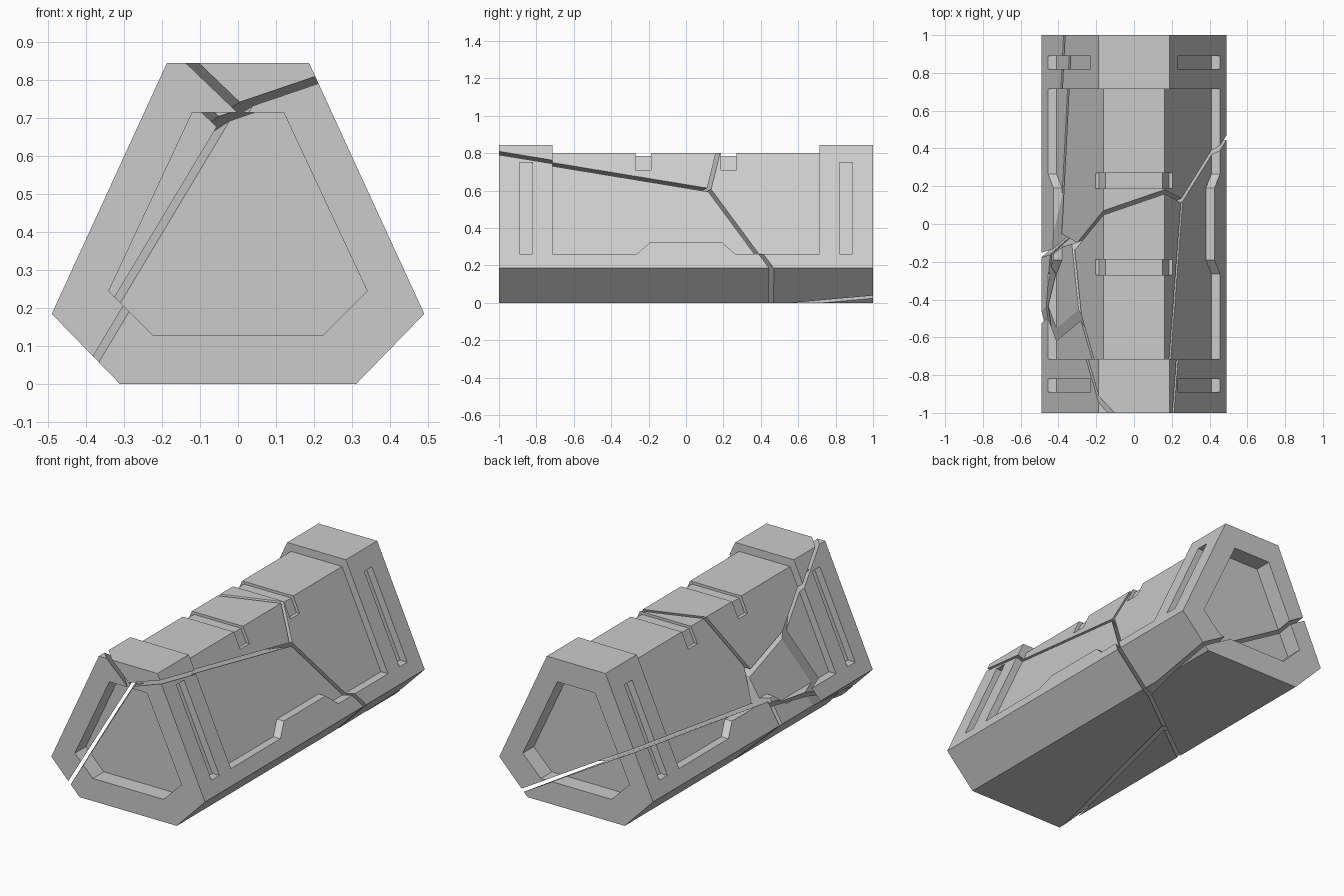
import bpy, bmesh
from mathutils import Vector

if "Cube" in bpy.data.objects:
    bpy.data.objects.remove(bpy.data.objects["Cube"])

SLOPE = 0.459                       # inward lean of the tall side walls
GAP = 0.010                         # half width of every crack


def make_object(name, bm):
    bmesh.ops.recalc_face_normals(bm, faces=bm.faces)
    mesh = bpy.data.meshes.new(name)
    bm.to_mesh(mesh)
    bm.free()
    obj = bpy.data.objects.new(name, mesh)
    bpy.context.collection.objects.link(obj)
    return obj


def loft(name, ring_a, ring_b):
    """Closed solid between two matching rings of points."""
    bm = bmesh.new()
    a = [bm.verts.new(p) for p in ring_a]
    b = [bm.verts.new(p) for p in ring_b]
    bm.faces.new(a)
    bm.faces.new(b)
    for i in range(len(a)):
        j = (i + 1) % len(a)
        bm.faces.new((a[i], a[j], b[j], b[i]))
    return make_object(name, bm)


def extrude_y(name, pts, y0, y1):
    return loft(name, [(x, y0, z) for x, z in pts], [(x, y1, z) for x, z in pts])


def side_cutter(pts, depth, side):
    """Cutter from a (y, z) outline whose floor is parallel to the leaning wall."""
    def wall(z):
        return 0.49 - SLOPE * (z - 0.185) - depth
    return loft("cutter", [(side * wall(z), y, z) for y, z in pts],
                [(side * (wall(z) + 0.5), y, z) for y, z in pts])


def boolean(obj, cutter, operation="DIFFERENCE"):
    cutter.hide_render = True
    mod = obj.modifiers.new("cut", "BOOLEAN")
    mod.operation, mod.object, mod.solver = operation, cutter, "EXACT"
    bpy.context.view_layer.objects.active = obj
    bpy.ops.object.modifier_apply(modifier=mod.name)
    bpy.data.objects.remove(cutter)


def rect(a0, a1, b0, b1):
    return [(a0, b0), (a1, b0), (a1, b1), (a0, b1)]


# Whole barrier block
half = [(0.31, 0), (0.49, 0.185), (0.187, 0.845)]
outline = half + [(-x, z) for x, z in reversed(half)]
body = extrude_y("barrier_body", outline, -1, 1)

# Lowered middle top and leaning side recesses with a raised ledge
boolean(body, extrude_y("cutter", rect(-0.6, 0.6, 0.8, 1.0), -0.715, 0.715))
ledge = [(-0.715, 0.26), (-0.265, 0.26), (-0.19, 0.325), (0.19, 0.325),
         (0.265, 0.26), (0.715, 0.26), (0.715, 0.95), (-0.715, 0.95)]
for side in (-1, 1):
    boolean(body, side_cutter(ledge, 0.045, side))

# Strap notches over the top, tall slots in the end blocks, end panels
panel_half = [(0.225, 0.13), (0.34, 0.245), (0.12, 0.715)]
panel = panel_half + [(-x, z) for x, z in reversed(panel_half)]
for end in (-1, 1):
    notch = sorted((end * 0.187, end * 0.27))
    slot = sorted((end * 0.82, end * 0.89))
    boolean(body, extrude_y("cutter", rect(-0.4, 0.4, 0.785, 1.0), *notch))
    for side in (-1, 1):
        boolean(body, side_cutter(rect(*notch, 0.71, 0.9), 0.065, side))
        boolean(body, side_cutter(rect(*slot, 0.26, 0.75), 0.045, side))
    boolean(body, extrude_y("cutter", panel, end * 0.9, end * 1.2))

# Crack planes: normal and distance
CRACK = {
    "crown": ((-0.34, 0.19, 1.0), 0.54),
    "crown_left": ((0.958, 0.9, 1.0), -0.17),
    "crown_back": ((-0.344, 1.0, -0.405), -0.209),
    "left": ((1.0, 0.37, -0.6), -0.783),
    "back_base": ((0.589, -0.14, 1.0), 0.092),
    "back": ((-0.52, 1.0, 0.5), 0.295),
    "base": ((-0.75, 1.0, 0.2), 0.24),
    "foot": ((1.0, -0.243, 1.05), -0.091),
}
# Each broken piece keeps one side of the listed cracks
PIECES = {
    "main_piece": dict(crown=-1, left=1, back=-1, base=-1, foot=1),
    "front_top_piece": dict(crown=1, crown_left=1, crown_back=-1),
    "front_left_piece": dict(crown_left=-1, left=-1),
    "back_top_piece": dict(crown_back=1, back=1, back_base=1),
    "back_base_piece": dict(back_base=-1, base=1),
    "left_foot_piece": dict(foot=-1, base=-1, left=1),
}
for name, sides in PIECES.items():
    bm = bmesh.new()
    bmesh.ops.create_cube(bm, size=4)
    for key, s in sides.items():
        n, d = Vector(CRACK[key][0]), CRACK[key][1]
        point = n * d / n.length_squared + n.normalized() * s * GAP
        bmesh.ops.bisect_plane(bm, geom=bm.verts[:] + bm.edges[:] + bm.faces[:],
                               plane_co=point, plane_no=n * s, clear_inner=True)
        bmesh.ops.holes_fill(bm, edges=[e for e in bm.edges if e.is_boundary])
    cell = make_object("cell", bm)
    piece = bpy.data.objects.new(name, body.data.copy())
    bpy.context.collection.objects.link(piece)
    boolean(piece, cell, "INTERSECT")
bpy.data.objects.remove(body)
